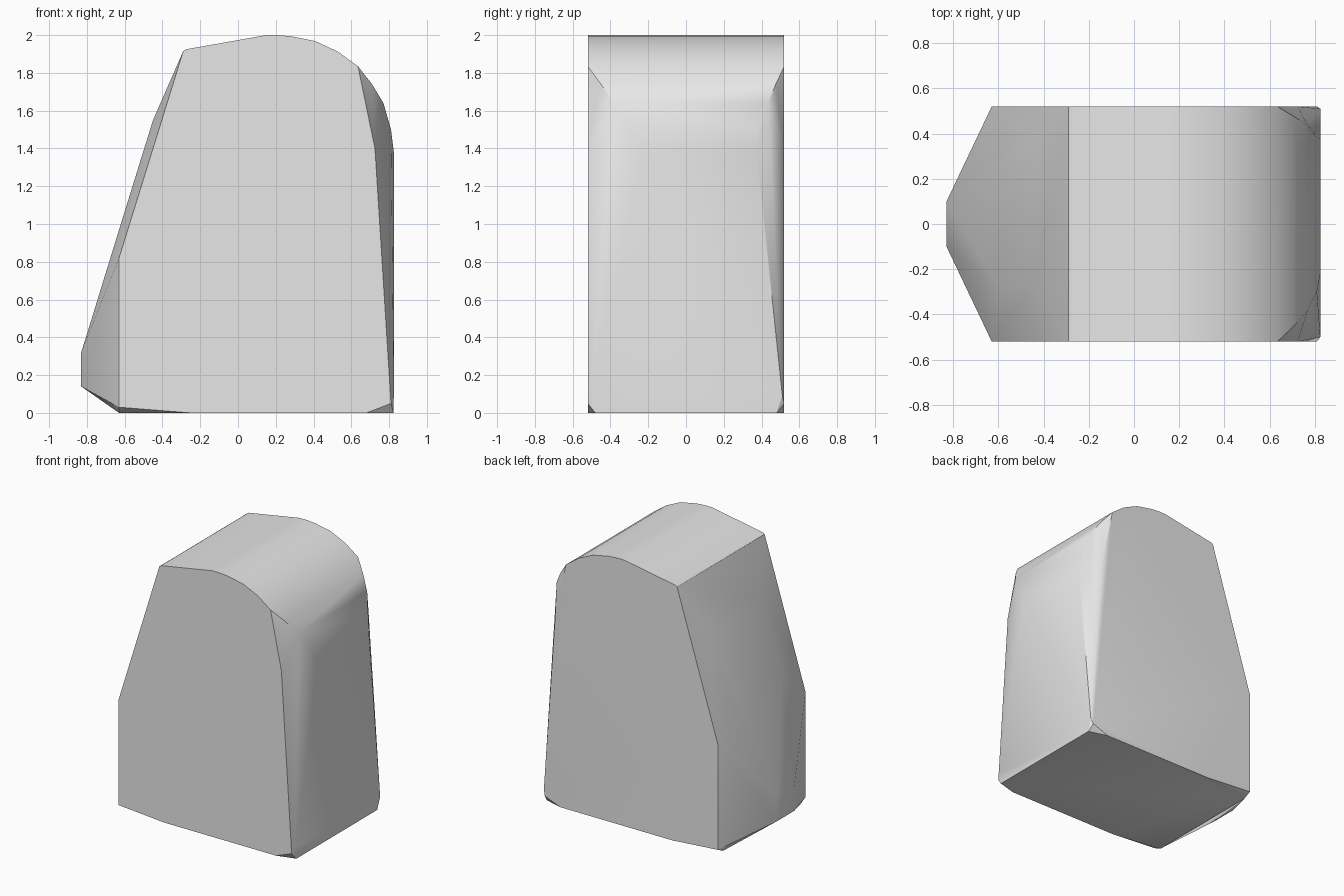
import bpy, bmesh, math

cube = bpy.data.objects.get("Cube")
if cube:
    bpy.data.objects.remove(cube, do_unlink=True)

HALF = 0.52

# End-face outline (x, z): sloped back edge, rounded crown, leaning front edge
outline = [(-0.63, 0.03), (-0.63, 0.82), (-0.29, 1.915), (-0.275, 1.925),
           (0.15, 2.0), (0.21, 2.0), (0.28, 1.994), (0.41, 1.968),
           (0.53, 1.912), (0.635, 1.835), (0.725, 1.4), (0.81, 0.05),
           (0.68, 0.0), (-0.25, 0.0)]

# Crown continues down the +x side, narrowing: (x, z, y on -y side, y on +y side)
shoulder = [(0.71, 1.74, -0.45, 0.475), (0.77, 1.64, -0.38, 0.435),
            (0.81, 1.5, -0.3, 0.38), (0.825, 1.38, -0.22, 0.375),
            (0.825, 0.09, -0.5, 0.51), (0.822, 0.0, -0.48, 0.48)]

# Narrowing wedge on the -x side, in the same layout
wedge = [(-0.45, 1.55, -0.28, 0.38), (-0.605, 1.05, -0.28, 0.3),
         (-0.83, 0.32, -0.1, 0.1), (-0.83, 0.14, -0.1, 0.1),
         (-0.63, 0.0, -0.46, 0.46)]

# Wrap the outline and side ridges in one convex skin
bm = bmesh.new()
for x, z in outline:
    for y in (-HALF, HALF):
        bm.verts.new((x, y, z))
for x, z, front, back in shoulder + wedge:
    for y in (front, back):
        bm.verts.new((x, y, z))
hull = bmesh.ops.convex_hull(bm, input=bm.verts[:])
unused = {g for g in hull["geom_interior"] + hull["geom_unused"]
          if isinstance(g, bmesh.types.BMVert)}
bmesh.ops.delete(bm, geom=list(unused), context='VERTS')
bmesh.ops.dissolve_limit(bm, angle_limit=math.radians(0.5),
                         verts=bm.verts[:], edges=bm.edges[:])
bmesh.ops.recalc_face_normals(bm, faces=bm.faces[:])

mesh = bpy.data.meshes.new("rounded_block")
bm.to_mesh(mesh)
bm.free()
block = bpy.data.objects.new("rounded_block", mesh)
bpy.context.collection.objects.link(block)

# Plain light grey
grey = bpy.data.materials.new("light_grey")
grey.use_nodes = True
colour = (0.8, 0.8, 0.8, 1.0)
grey.diffuse_color = colour
for node in grey.node_tree.nodes:
    if node.type == 'BSDF_PRINCIPLED':
        node.inputs["Base Color"].default_value = colour
mesh.materials.append(grey)

# Soft crown and shoulders, crisp end faces
bpy.ops.object.select_all(action='DESELECT')
block.select_set(True)
bpy.context.view_layer.objects.active = block
bpy.ops.object.shade_smooth_by_angle(angle=math.radians(30))
